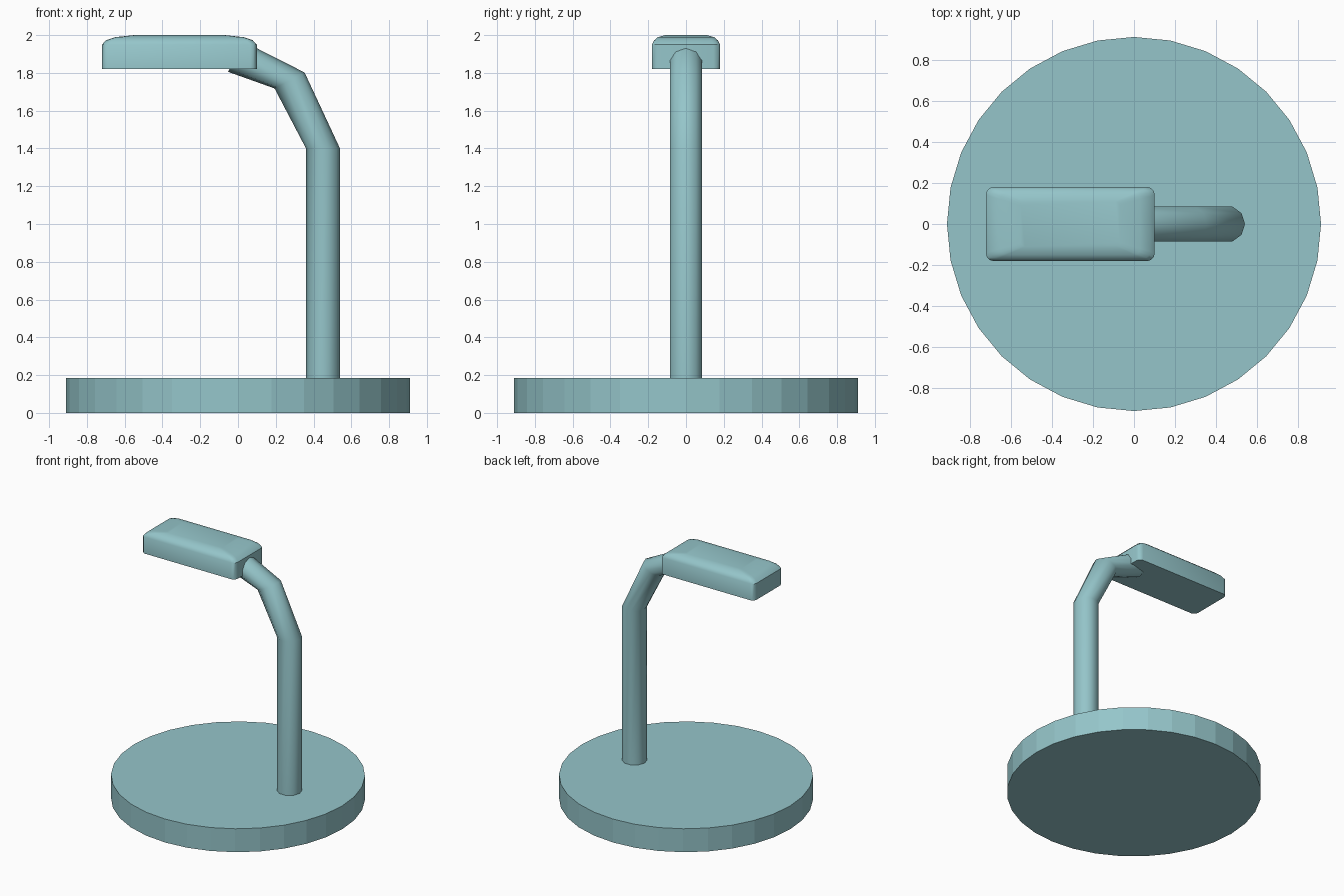
import bpy, bmesh
from math import sin, cos, pi, radians

if "Cube" in bpy.data.objects:
    bpy.data.objects.remove(bpy.data.objects["Cube"])


def loft(name, rings, smooth=None):
    """Skin a stack of equal-sized rings and cap both ends."""
    bm = bmesh.new()
    loops = [[bm.verts.new(p) for p in ring] for ring in rings]
    n = len(loops[0])
    for a, b in zip(loops, loops[1:]):
        for i in range(n):
            j = (i + 1) % n
            bm.faces.new((a[i], a[j], b[j], b[i]))
    bm.faces.new(loops[0][::-1])
    bm.faces.new(loops[-1])
    bmesh.ops.recalc_face_normals(bm, faces=bm.faces)
    me = bpy.data.meshes.new(name)
    bm.to_mesh(me)
    bm.free()
    ob = bpy.data.objects.new(name, me)
    bpy.context.collection.objects.link(ob)
    if smooth:
        bpy.ops.object.select_all(action='DESELECT')
        ob.select_set(True)
        bpy.context.view_layer.objects.active = ob
        bpy.ops.object.shade_smooth_by_angle(angle=radians(smooth))
    return ob


def tube_ring(x, z, tilt, r=0.09, n=10):
    """Circle of n points, tilted towards -x by the given angle."""
    t = radians(tilt)
    return [(x + r * cos(2 * pi * i / n) * cos(t), r * sin(2 * pi * i / n),
             z + r * cos(2 * pi * i / n) * sin(t)) for i in range(n)]


def rounded_rect(ix, iy, z, r, cx=-0.31, hx=0.41, hy=0.18, steps=3):
    """Rounded rectangle, inset by ix and iy."""
    pts = []
    for q, (sx, sy) in enumerate([(1, 1), (-1, 1), (-1, -1), (1, -1)]):
        for k in range(steps + 1):
            a = pi / 2 * (q + k / steps)
            pts.append((cx + sx * (hx - ix - r) + r * cos(a),
                        sy * (hy - iy - r) + r * sin(a), z))
    return pts


# round base plate
bpy.ops.mesh.primitive_cylinder_add(vertices=32, radius=0.91, depth=0.185,
                                    location=(0, 0, 0.0925))
base = bpy.context.object
base.name = "base"

# upright pole with bent neck
pole = loft("pole", [tube_ring(0.45, 0.17, 0), tube_ring(0.45, 1.4, 0),
                     tube_ring(0.273, 1.76, 28), tube_ring(-0.01, 1.885, 62)], 40)

# head with a softly crowned top
head = loft("head", [rounded_rect(*p) for p in [
    (0, 0, 1.82, 0.035), (0, 0, 1.95, 0.035), (0.022, 0.012, 1.973, 0.035),
    (0.07, 0.03, 1.989, 0.03), (0.17, 0.07, 2.0, 0.02)]], 40)

# one soft teal finish
mat = bpy.data.materials.new("teal")
mat.diffuse_color = (0.30, 0.56, 0.59, 1)
mat.use_nodes = True
mat.node_tree.nodes["Principled BSDF"].inputs["Base Color"].default_value = mat.diffuse_color
for ob in (base, pole, head):
    ob.data.materials.append(mat)
